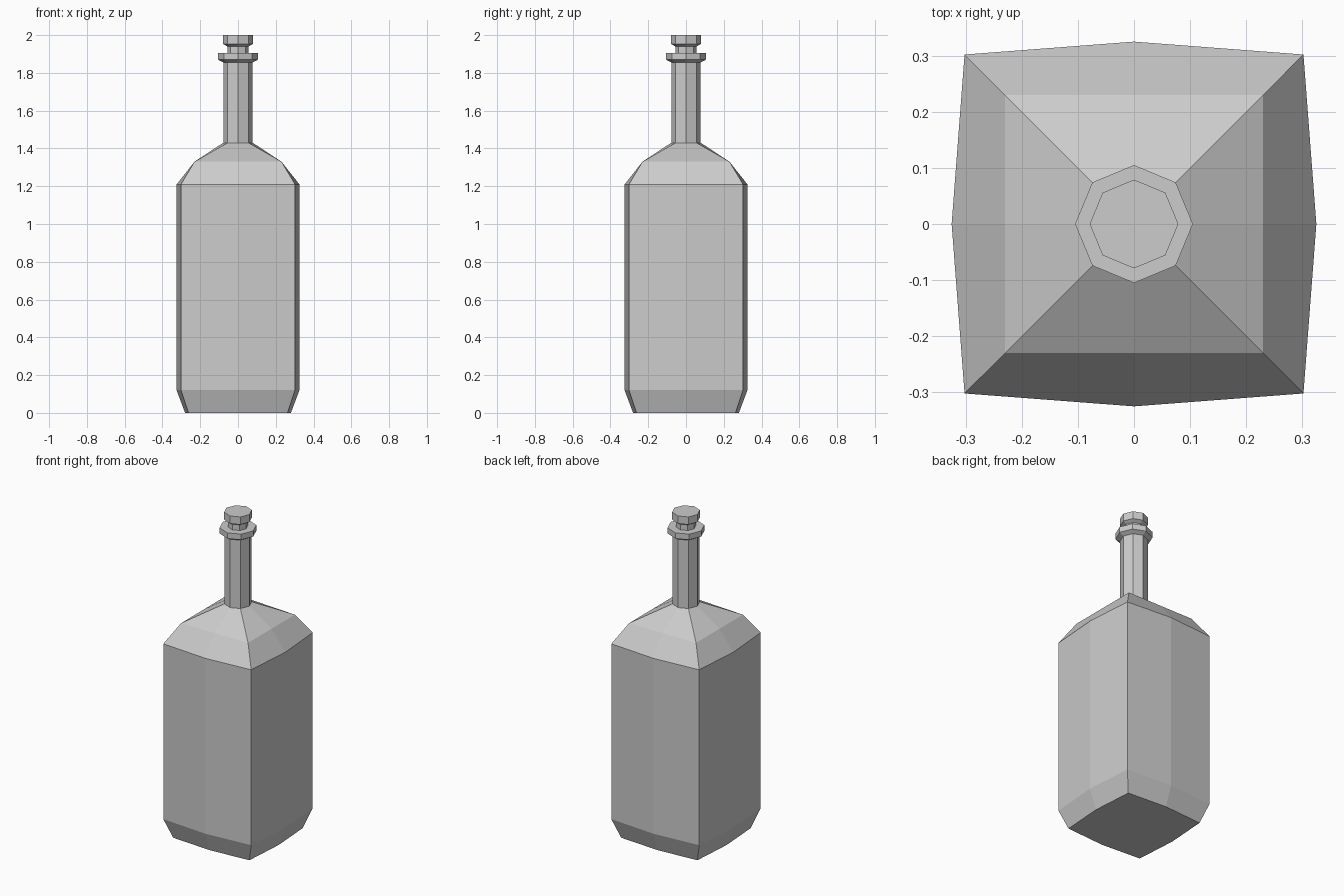
import bpy, bmesh

cube = bpy.data.objects.get("Cube")
if cube:
    bpy.data.objects.remove(cube, do_unlink=True)

grey = bpy.data.materials.new("light grey")
grey.use_nodes = True
colour = (0.604, 0.604, 0.604, 1)
grey.diffuse_color = colour
grey.node_tree.nodes["Principled BSDF"].inputs["Base Color"].default_value = colour


def ring(bm, z, mid, corner):
    """Eight points: side middles on the axes, corners on the diagonals."""
    m, c = mid, corner
    points = [(m, 0), (c, c), (0, m), (-c, c), (-m, 0), (-c, -c), (0, -m), (c, -c)]
    return [bm.verts.new((x, y, z)) for x, y in points]


def loft(name, levels):
    """Join rings given as (z, middle distance, corner offset) and cap both ends."""
    bm = bmesh.new()
    rings = [ring(bm, *level) for level in levels]
    for low, high in zip(rings, rings[1:]):
        for i in range(8):
            j = (i + 1) % 8
            bm.faces.new((low[i], low[j], high[j], high[i]))
    bm.faces.new(rings[0][::-1])
    bm.faces.new(rings[-1])
    bmesh.ops.recalc_face_normals(bm, faces=bm.faces)
    mesh = bpy.data.meshes.new(name)
    bm.to_mesh(mesh)
    bm.free()
    mesh.materials.append(grey)
    obj = bpy.data.objects.new(name, mesh)
    bpy.context.collection.objects.link(obj)
    return obj


def octagon(z, radius):
    return (z, radius, radius * 0.707)


# Bulging square body, sloped shoulders, round neck and collar
loft("bottle", [
    (0, 0.28, 0.262),
    (0.12, 0.325, 0.302),
    (1.21, 0.325, 0.302),
    (1.33, 0.23, 0.23),
    octagon(1.43, 0.078),
    octagon(1.855, 0.078),
    octagon(1.87, 0.105),
    octagon(1.905, 0.105),
])

# Stopper with a narrow stem and a wider cap
loft("stopper", [
    octagon(1.9, 0.056),
    octagon(1.94, 0.056),
    octagon(1.953, 0.079),
    octagon(2.0, 0.079),
])
